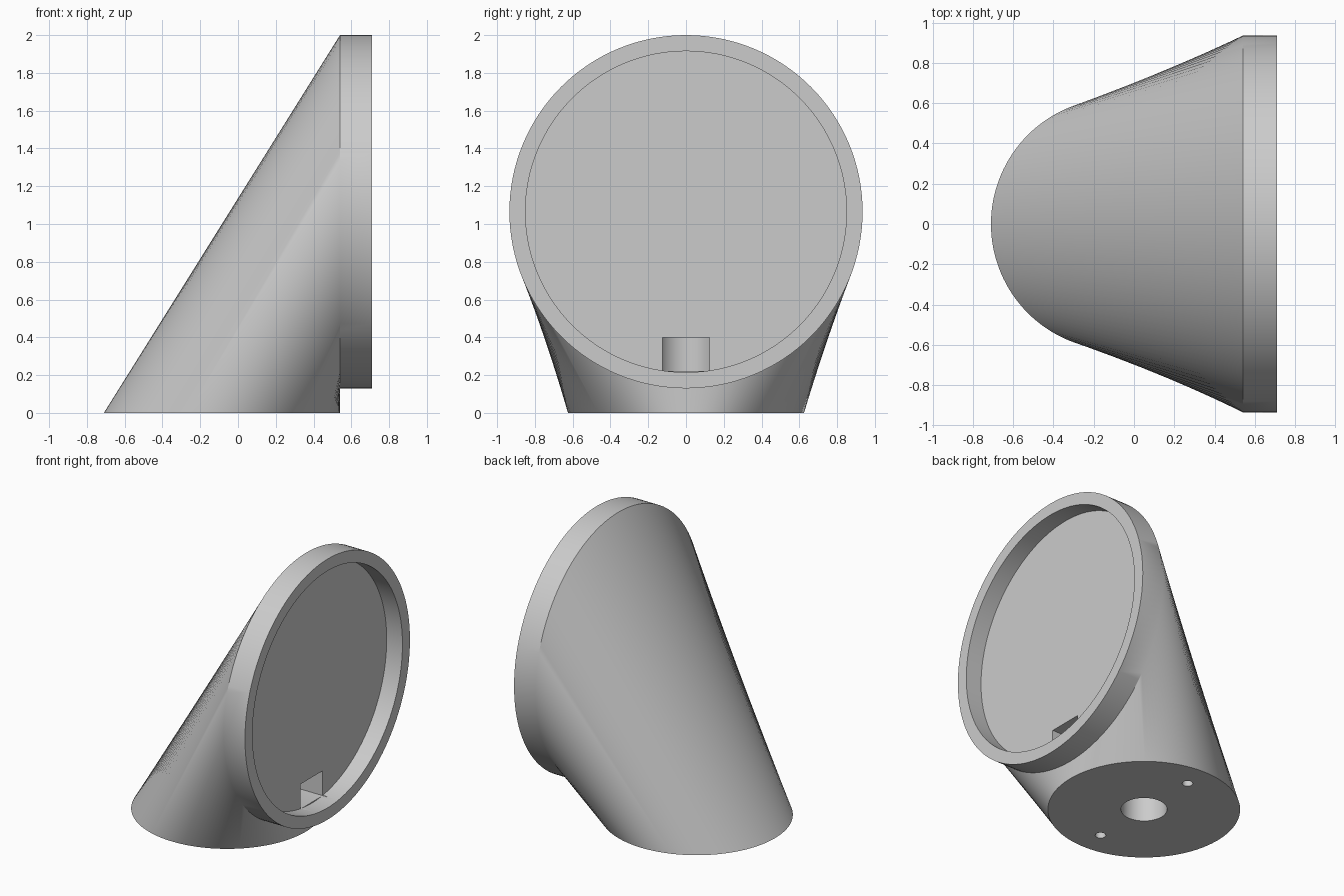
import bpy, bmesh, math
from mathutils import Matrix

if "Cube" in bpy.data.objects:
    bpy.data.objects.remove(bpy.data.objects["Cube"])

N = 128
BX, BR = -0.085, 0.625          # base circle
DZ, DR = 1.065, 0.935           # upright disc
X0, X1, XF = 0.54, 0.71, 0.585  # disc back, disc front, recess floor

grey = bpy.data.materials.new("plain grey")
grey.diffuse_color = (0.6, 0.6, 0.6, 1)
grey.use_nodes = True
grey.node_tree.nodes["Principled BSDF"].inputs["Base Color"].default_value = grey.diffuse_color


def make(name, bm):
    bmesh.ops.recalc_face_normals(bm, faces=bm.faces)
    me = bpy.data.meshes.new(name)
    bm.to_mesh(me)
    bm.free()
    me.materials.append(grey)
    ob = bpy.data.objects.new(name, me)
    bpy.context.collection.objects.link(ob)
    return ob


def disc_ring(bm, x, r):
    return [bm.verts.new((x, r * math.sin(a), DZ + r * math.cos(a))) for a in angles]


# Round base lofted to an upright disc with a rim and a recess
angles = [2 * math.pi * i / N for i in range(N)]
bm = bmesh.new()
base = [bm.verts.new((BX - BR * math.cos(a), BR * math.sin(a), 0)) for a in angles]
rings = [base] + [disc_ring(bm, x, r) for x, r in
                  ((X0, DR), (X1, DR), (X1, 0.85), (XF, 0.85))]
for lower, upper in zip(rings, rings[1:]):
    for i in range(N):
        j = (i + 1) % N
        bm.faces.new((lower[i], lower[j], upper[j], upper[i]))
bm.faces.new(rings[0])
bm.faces.new(rings[-1])
stand = make("angled_stand", bm)


# Cutters
def hole(name, y, r, top, seg):
    b = bmesh.new()
    bmesh.ops.create_cone(b, cap_ends=True, segments=seg, radius1=r, radius2=r,
                          depth=top + 0.1,
                          matrix=Matrix.Translation((BX, y, top / 2 - 0.05)))
    return make(name, b)


def box(name, x0, x1, w, z0, z1):
    b = bmesh.new()
    bmesh.ops.create_cube(b, size=1, matrix=Matrix.Translation(
        ((x0 + x1) / 2, 0, (z0 + z1) / 2)) @ Matrix.Diagonal((x1 - x0, w, z1 - z0, 1)))
    return make(name, b)


cutters = [hole("cable_hole_cutter", 0, 0.15, 0.4, 64),
           box("cable_slot_cutter", BX, 0.62, 0.25, 0.222, 0.4)]
cutters += [hole("screw_hole_cutter", s * 0.44, 0.035, 0.2, 24) for s in (-1, 1)]

# Cut the cable passage and screw holes
bpy.context.view_layer.objects.active = stand
stand.select_set(True)
for c in cutters:
    m = stand.modifiers.new(c.name, "BOOLEAN")
    m.operation, m.solver, m.object = "DIFFERENCE", "EXACT", c
    bpy.ops.object.modifier_apply(modifier=m.name)
for c in cutters:
    bpy.data.objects.remove(c)

bpy.ops.object.shade_smooth_by_angle(angle=math.radians(30))
